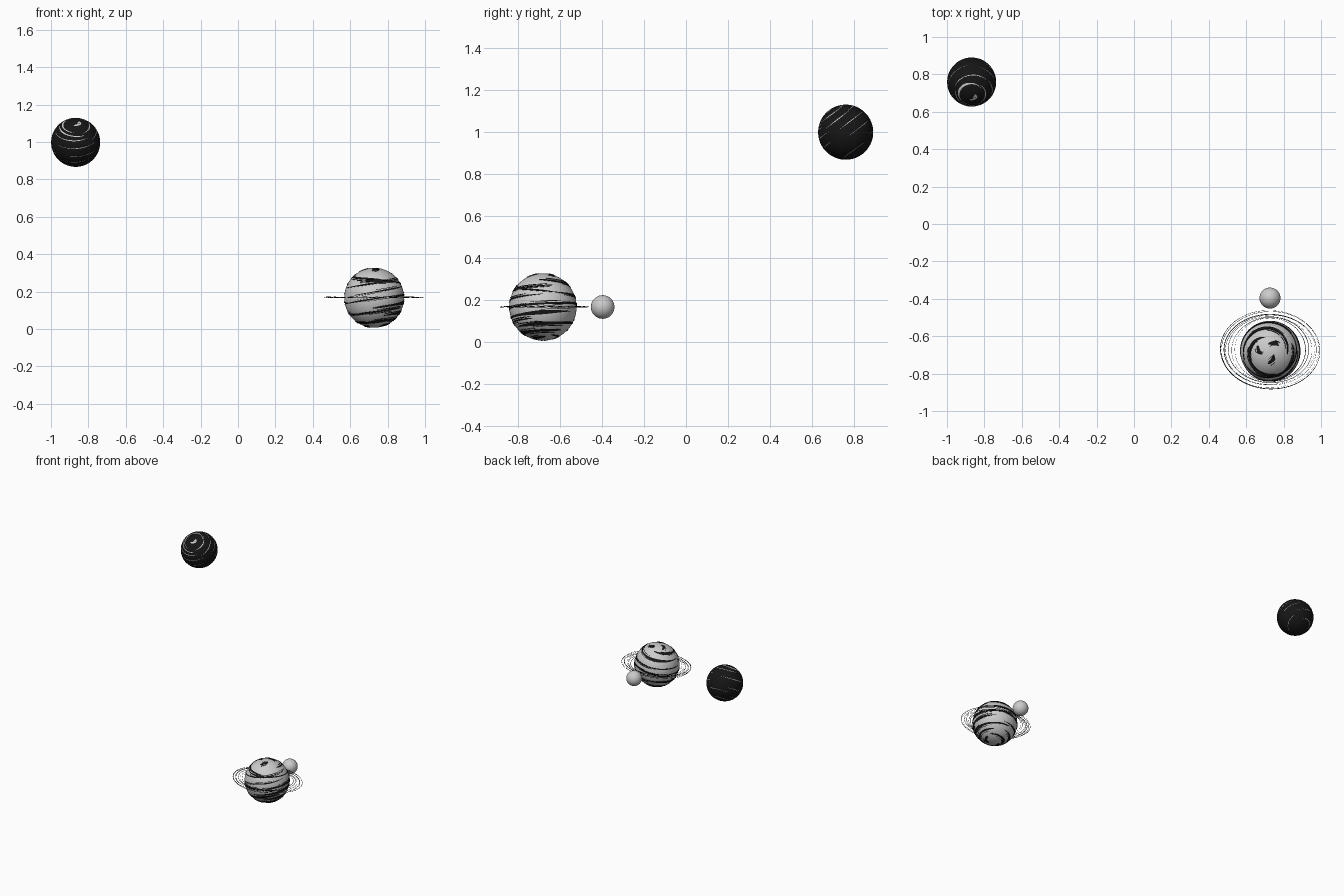
import bpy, bmesh, math, random
from mathutils import Vector, Matrix

if "Cube" in bpy.data.objects:
    bpy.data.objects.remove(bpy.data.objects["Cube"])

random.seed(4)
black = bpy.data.materials.new("black")
black.diffuse_color = (0.008, 0.008, 0.008, 1)
black.use_nodes = True
black.node_tree.nodes["Principled BSDF"].inputs["Base Color"].default_value = black.diffuse_color


def ball(name, centre, radius, mat=None):
    bpy.ops.mesh.primitive_uv_sphere_add(segments=64, ring_count=32, radius=radius, location=centre)
    ob = bpy.context.object
    ob.name = name
    if mat:
        ob.data.materials.append(mat)
    bpy.ops.object.shade_smooth()
    return ob


def finish(name, bm, mat=None):
    bmesh.ops.recalc_face_normals(bm, faces=bm.faces[:])
    me = bpy.data.meshes.new(name)
    bm.to_mesh(me)
    bm.free()
    ob = bpy.data.objects.new(name, me)
    bpy.context.collection.objects.link(ob)
    if mat:
        me.materials.append(mat)
    bpy.context.view_layer.objects.active = ob
    bpy.ops.object.select_all(action='DESELECT')
    ob.select_set(True)
    bpy.ops.object.shade_smooth_by_angle(angle=math.radians(40))
    return ob


def sweep(bm, sections, closed_loop=False):
    """Skin a list of four-point cross-sections."""
    rows = [[bm.verts.new(p) for p in s] for s in sections]
    pairs = list(zip(rows, rows[1:]))
    if closed_loop:
        pairs.append((rows[-1], rows[0]))
    for a, b in pairs:
        for i in range(4):
            j = (i + 1) % 4
            bm.faces.new((a[i], a[j], b[j], b[i]))
    if not closed_loop:
        bm.faces.new(rows[0])
        bm.faces.new(rows[-1])


def stripe(bm, r, lon, lat, span, rise, width):
    """Tapered brush stroke wound round a sphere; angles in degrees."""
    n = max(10, int(abs(span) / 4))
    phase = random.uniform(0, 6)
    sections = []
    for k in range(n + 1):
        t = k / n
        a = math.radians(lon + span * t)
        c = lat + rise * t
        w = width * (math.sin(math.pi * (0.02 + 0.96 * t)) ** 0.7) * (1 + 0.25 * math.sin(9 * t + phase))
        sec = []
        for s, h in ((-.5, .985), (-.5, 1.014), (.5, 1.014), (.5, .985)):
            b = math.radians(c + s * w)
            sec.append(Vector((math.cos(b) * math.cos(a), math.cos(b) * math.sin(a), math.sin(b))) * r * h)
        sections.append(sec)
    sweep(bm, sections)


def stripes(name, centre, r, tilt, strokes, strands, mat=None):
    bm = bmesh.new()
    for lon, lat, span, rise, width in strokes:
        stripe(bm, r, lon, lat, span, rise, width)
        # thin loose bristle lines beside the main stroke
        for _ in range(strands):
            side = random.choice((-1, 1)) * (width * .6 + random.uniform(.5, 2))
            u = random.uniform(0, .6)
            stripe(bm, r, lon + span * u, lat + rise * u + side, span * .4, rise * .4, random.uniform(.6, 1.3))
    bmesh.ops.transform(bm, matrix=Matrix.Translation(centre) @ tilt, verts=bm.verts)
    return finish(name, bm, mat)


# large pale planet and its moon
P = Vector((.728, -.68, .167))
ball("ringed_planet", P, .16)
ball("moon", (.727, -.396, .167), .056)

# black strokes: polar commas, long spirals, then bands
strokes = [(150, 68, 60, 10, 9), (270, 66, 60, 10, 9), (25, 66, 60, 10, 10),
           (100, 62, 190, -26, 6), (350, 50, 210, -20, 6), (230, 38, 150, -16, 4),
           (200, 24, 180, 12, 3), (20, 22, 170, -10, 3.5), (230, 8, 130, 10, 2.5),
           (60, 6, 150, -12, 3), (300, -2, 150, 8, 4), (180, -8, 150, 10, 2.5),
           (265, -20, 150, 10, 6), (80, -22, 160, -8, 4), (200, -32, 140, 8, 4),
           (290, -38, 170, 10, 6), (90, -42, 170, -12, 5), (210, -56, 200, 10, 7),
           (30, -60, 170, -8, 6), (160, -76, 70, 10, 9), (290, -74, 80, 8, 9)]
stripes("planet_stripes", P, .16, Matrix.Rotation(math.radians(-5), 4, 'Y'), strokes, 2, black)

# dark planet with thin pale strokes, pole tipped to the front
D = Vector((-.868, .759, .998))
ball("dark_planet", D, .131, black)
pale = [(250, 76, 130, 6, 8), (30, 62, 230, -6, 4.5), (170, 50, 130, -4, 3),
        (300, 52, 110, 6, 2.5), (40, 38, 120, 6, 2), (190, 34, 120, 4, 2),
        (320, 30, 80, 6, 2), (220, 16, 110, 5, 1.3), (350, 12, 80, 5, 1.3),
        (100, 14, 100, 5, 1.3), (250, -4, 70, 4, 1), (0, -10, 70, 5, 1),
        (130, -14, 90, 5, 1.2), (230, -24, 70, 5, 1), (50, -32, 90, 5, 1.2),
        (160, -42, 100, 5, 1.4), (290, -48, 100, 5, 1.2), (60, -62, 140, 6, 2)]
stripes("dark_planet_stripes", D, .1295, Matrix.Rotation(math.radians(33), 4, 'X'), pale, 0)

# oval rings: thin wavering flat lines (half widths in x and y, line width)
bm = bmesh.new()
for a, b, w in ((.267, .209, .004), (.262, .203, .002), (.248, .188, .004), (.241, .184, .002),
                (.225, .176, .003), (.205, .174, .003), (.188, .17, .003)):
    ph, turn = random.uniform(0, 6), random.uniform(-.06, .06)
    sections = []
    for k in range(96):
        t = 2 * math.pi * k / 96
        z = .003 * math.sin(3 * t + ph)
        wob = 1 + .007 * math.sin(2 * t + ph)
        hw = w * (.65 + .35 * math.sin(t + ph)) / 2
        sec = []
        for s, h in ((-1, -.0006), (1, -.0006), (1, .0006), (-1, .0006)):
            p = Vector(((a * wob + s * hw) * math.cos(t), (b * wob + s * hw) * math.sin(t), z + h))
            sec.append(Matrix.Rotation(turn, 3, 'Z') @ p + P + Vector((0, .008, .002)))
        sections.append(sec)
    sweep(bm, sections, True)
finish("planet_rings", bm, black)
